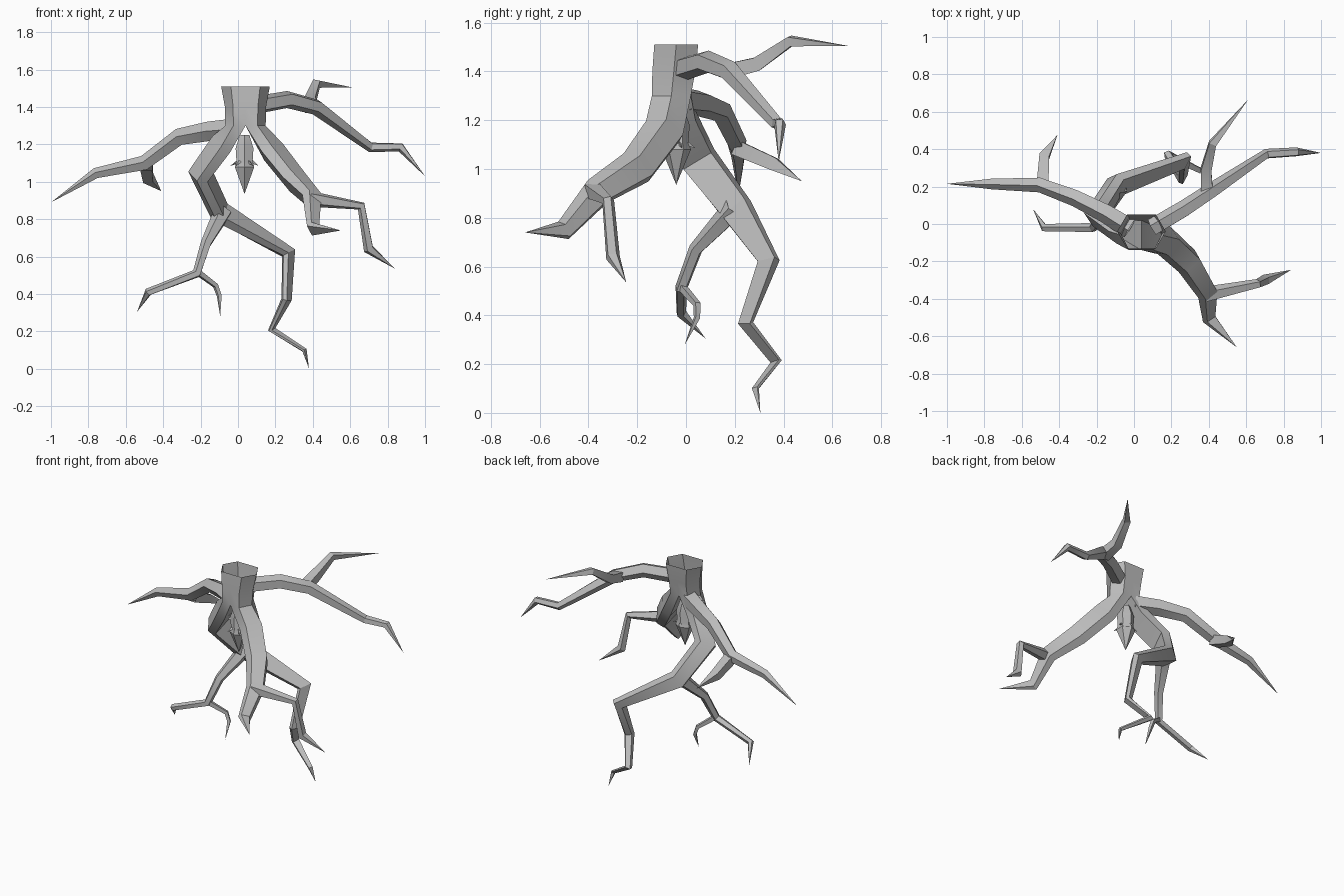
import bpy, bmesh, math
from mathutils import Vector

cube = bpy.data.objects.get("Cube")
if cube:
    bpy.data.objects.remove(cube, do_unlink=True)

bark = bpy.data.materials.new("bark_grey")
bark.use_nodes = True
GREY = (0.5, 0.5, 0.5, 1)
bark.diffuse_color = GREY
bark.node_tree.nodes["Principled BSDF"].inputs["Base Color"].default_value = GREY


def finish(bm, name, angle=30):
    bmesh.ops.recalc_face_normals(bm, faces=bm.faces)
    mesh = bpy.data.meshes.new(name)
    bm.to_mesh(mesh)
    bm.free()
    mesh.materials.append(bark)
    obj = bpy.data.objects.new(name, mesh)
    bpy.context.collection.objects.link(obj)
    bpy.ops.object.select_all(action="DESELECT")
    obj.select_set(True)
    bpy.context.view_layer.objects.active = obj
    bpy.ops.object.shade_smooth_by_angle(angle=math.radians(angle))
    return obj


def bridge(bm, a, b):
    n = len(a)
    for i in range(n):
        j = (i + 1) % n
        if len(b) == 1:
            bm.faces.new((a[i], a[j], b[0]))
        else:
            bm.faces.new((a[i], a[j], b[j], b[i]))


def sweep(bm, path, sides=5, start=None):
    """Tapered limb through (x, y, z, radius) joints; radius 0 makes a point."""
    pts = [Vector(p[:3]) for p in path]
    steps = [(b - a).normalized() for a, b in zip(pts, pts[1:])]
    tangents = [steps[0]] + [(a + b).normalized() for a, b in zip(steps, steps[1:])] + [steps[-1]]
    angles = [math.tau * (i + 0.5) / sides for i in range(sides)]
    u = tangents[0].cross(Vector((0, 0, 1)))
    u = u.normalized() if u.length > 0.1 else Vector((1, 0, 0))
    if start:
        # keep the starting ring and take the corner directions from it
        tangents[0], u = Vector((0, 0, -1)), Vector((1, 0, 0))
        v = tangents[0].cross(u)
        mid = sum((s.co for s in start), Vector()) / len(start)
        angles = [math.atan2((s.co - mid).dot(v), (s.co - mid).dot(u)) for s in start]
    ring = start
    for k, (p, t) in enumerate(zip(pts, tangents)):
        if k:
            u = tangents[k - 1].rotation_difference(t) @ u
        elif start:
            continue
        v, r = t.cross(u), path[k][3]
        if r == 0:
            new = [bm.verts.new(p)]
        else:
            new = [bm.verts.new(p + (u * math.cos(a) + v * math.sin(a)) * r) for a in angles]
        if ring:
            bridge(bm, ring, new)
        ring = new


# Hollow trunk, open at the top, splitting into two legs
bm = bmesh.new()
OUTLINE = [(0, -1), (0.6, -1), (1, 0), (0.6, 1), (0, 1), (-0.6, 1), (-1, 0), (-0.6, -1)]
rings = []
for cx, cy, z, w, d in [(0.04, -0.04, 1.51, 0.13, 0.09),
                        (0.04, -0.05, 1.40, 0.11, 0.088),
                        (0.04, -0.06, 1.30, 0.108, 0.08)]:
    rings.append([bm.verts.new((cx + x * w, cy + y * d, z)) for x, y in OUTLINE])
for a, b in zip(rings, rings[1:]):
    bridge(bm, a, b)
fork = rings[-1]
sweep(bm, [(0.09, -0.06, 1.30, 0.08), (0.17, -0.09, 1.16, 0.083), (0.29, -0.20, 1.01, 0.078),
           (0.39, -0.36, 0.91, 0.062), (0.40, -0.50, 0.75, 0.042), (0.55, -0.66, 0.74, 0)],
      start=fork[0:5])
sweep(bm, [(0.0, -0.06, 1.30, 0.08), (-0.07, -0.03, 1.20, 0.08), (-0.19, 0.05, 1.04, 0.078),
           (-0.09, 0.21, 0.83, 0.068), (0.27, 0.34, 0.62, 0.046), (0.26, 0.245, 0.37, 0.032),
           (0.18, 0.37, 0.21, 0.024), (0.355, 0.285, 0.10, 0.015), (0.38, 0.305, 0, 0)],
      start=fork[4:] + fork[:1])
finish(bm, "trunk_and_legs")

# Side branches
BRANCHES = {
    "front_leg_branch": [(0.38, -0.38, 0.91, 0.045), (0.66, -0.32, 0.87, 0.026),
                         (0.70, -0.30, 0.64, 0.03), (0.84, -0.245, 0.535, 0)],
    "back_leg_branch": [(-0.08, 0.20, 0.84, 0.05), (-0.17, 0.04, 0.67, 0.03),
                        (-0.22, -0.02, 0.51, 0.026), (-0.48, -0.02, 0.41, 0.022),
                        (-0.54, 0.08, 0.305, 0)],
    "back_leg_twig": [(-0.22, -0.02, 0.52, 0.02), (-0.12, 0.045, 0.445, 0.016),
                      (-0.10, 0.045, 0.39, 0.014), (-0.095, -0.005, 0.28, 0)],
    "left_branch": [(0.10, -0.02, 1.41, 0.05), (0.27, 0.08, 1.44, 0.048),
                    (0.42, 0.18, 1.40, 0.044), (0.71, 0.375, 1.185, 0.028),
                    (0.87, 0.385, 1.185, 0.025), (1.0, 0.38, 1.03, 0)],
    "left_branch_twig": [(0.39, 0.17, 1.40, 0.045), (0.385, 0.29, 1.43, 0.04),
                         (0.42, 0.43, 1.525, 0.028), (0.61, 0.665, 1.505, 0)],
    "right_branch": [(-0.02, -0.02, 1.28, 0.06), (-0.15, 0.06, 1.27, 0.055),
                     (-0.31, 0.14, 1.24, 0.048), (-0.50, 0.21, 1.10, 0.042),
                     (-0.76, 0.215, 1.045, 0.03), (-1.0, 0.215, 0.89, 0)],
    "right_branch_twig": [(-0.49, 0.20, 1.09, 0.045), (-0.48, 0.36, 1.02, 0.038),
                          (-0.41, 0.475, 0.95, 0)],
}
for name, path in BRANCHES.items():
    bm = bmesh.new()
    sweep(bm, path, 4 if "twig" in name else 5)
    finish(bm, name)

# Pointed bud hanging in the fork, with a collar of small thorns
BUD = Vector((0.035, -0.04, 0))
bm = bmesh.new()
sweep(bm, [(BUD.x, BUD.y, z, r) for z, r in
           [(1.25, 0.03), (1.18, 0.055), (1.11, 0.05), (1.08, 0.06), (0.935, 0)]], 6)
for i in range(5):
    a = math.tau * (i + 0.25) / 5
    out = Vector((math.cos(a), math.sin(a), 0))
    base, tip = BUD + out * 0.035, BUD + out * 0.08
    sweep(bm, [(base.x, base.y, 1.11, 0.012), (tip.x, tip.y, 1.085, 0)], 3)
finish(bm, "hanging_bud")
